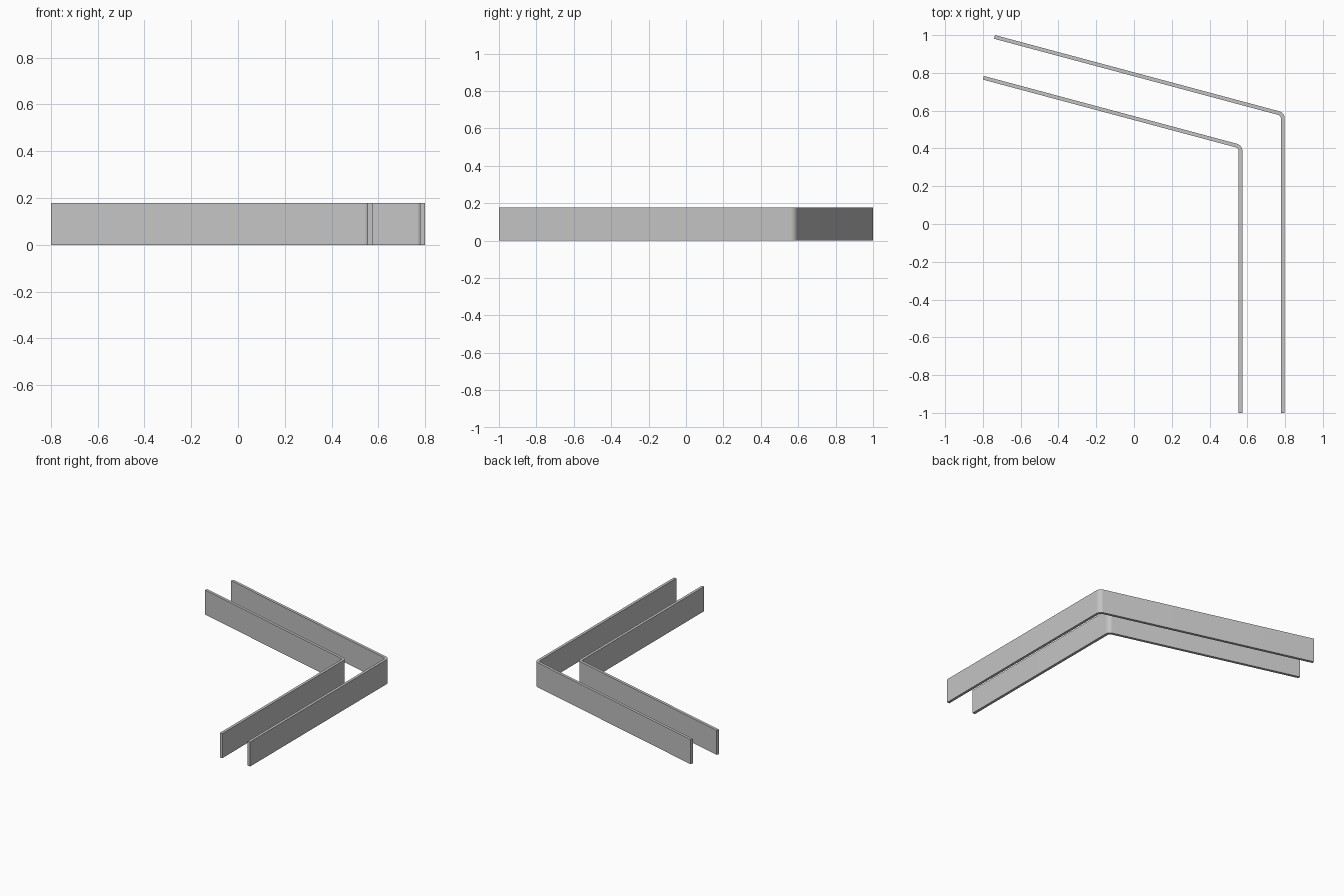
import bpy, bmesh
from math import radians, cos, sin
from mathutils import Vector

cube = bpy.data.objects.get("Cube")
if cube:
    bpy.data.objects.remove(cube, do_unlink=True)

HEIGHT, THICK, RADIUS, STEPS = 0.178, 0.02, 0.04, 10
TURN = radians(75)                      # angle between the two leg normals
NORMAL = Vector((cos(TURN), sin(TURN)))  # outward normal of the slanted leg
ALONG = Vector((-sin(TURN), cos(TURN)))  # direction of the slanted leg

grey = bpy.data.materials.new("plain grey")
grey.use_nodes = True
colour = (0.55, 0.55, 0.55, 1)
grey.diffuse_color = colour
grey.node_tree.nodes["Principled BSDF"].inputs["Base Color"].default_value = colour


def bent_wall(name, corner, length):
    """Thin upright strip: straight leg, rounded bend, slanted leg."""
    half = TURN / 2
    centre = corner - Vector((cos(half), sin(half))) * RADIUS / cos(half)
    end = corner + ALONG * length

    # pairs of outer and inner plan points along the strip
    pairs = [(Vector((corner.x, -1)), Vector((corner.x - THICK, -1)))]
    for i in range(STEPS + 1):
        a = TURN * i / STEPS
        ray = Vector((cos(a), sin(a)))
        pairs.append((centre + ray * RADIUS, centre + ray * (RADIUS - THICK)))
    pairs.append((end, end - NORMAL * THICK))

    # flat strip raised to full height
    bm = bmesh.new()
    rows = [[bm.verts.new((p.x, p.y, 0)) for p in pair] for pair in pairs]
    for a, b in zip(rows, rows[1:]):
        bm.faces.new((a[0], b[0], b[1], a[1]))
    raised = bmesh.ops.extrude_face_region(bm, geom=bm.faces[:], use_keep_orig=True)
    top = [g for g in raised["geom"] if isinstance(g, bmesh.types.BMVert)]
    bmesh.ops.translate(bm, verts=top, vec=(0, 0, HEIGHT))
    bmesh.ops.recalc_face_normals(bm, faces=bm.faces[:])

    mesh = bpy.data.meshes.new(name)
    bm.to_mesh(mesh)
    bm.free()
    mesh.materials.append(grey)
    obj = bpy.data.objects.new(name, mesh)
    bpy.context.collection.objects.link(obj)
    bpy.ops.object.select_all(action='DESELECT')
    obj.select_set(True)
    bpy.context.view_layer.objects.active = obj
    bpy.ops.object.shade_smooth_by_angle(angle=radians(30))


# outer and inner walls share the same slanted end line
bent_wall("outer_wall", Vector((0.798, 0.589)), 1.588)
bent_wall("inner_wall", Vector((0.574, 0.417)), 1.417)
